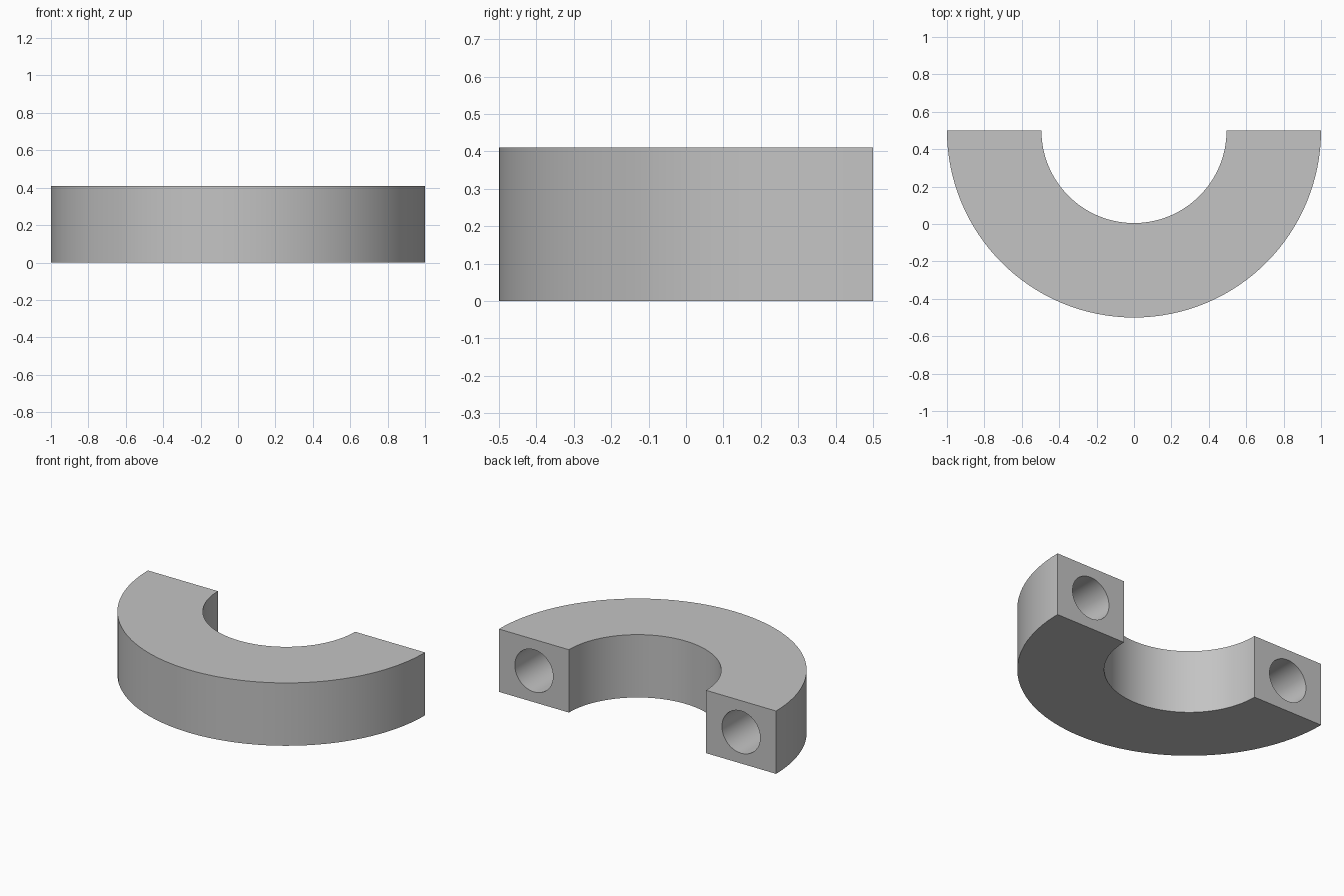
import bpy, bmesh, math

OUTER, INNER, HEIGHT = 1.0, 0.495, 0.41
BACK = 0.5                      # y of the two flat end faces
HOLE_R, HOLE_DEPTH = 0.138, 0.4
STEPS = 64

cube = bpy.data.objects.get("Cube")
if cube:
    bpy.data.objects.remove(cube, do_unlink=True)

# Material
grey = bpy.data.materials.new("light_grey")
grey.use_nodes = True
colour = (0.55, 0.55, 0.55, 1)
grey.diffuse_color = colour
grey.node_tree.nodes["Principled BSDF"].inputs["Base Color"].default_value = colour


def arc(bm, radius):
    angles = [math.pi * (1 + i / STEPS) for i in range(STEPS + 1)]
    return [bm.verts.new((radius * math.cos(a), BACK + radius * math.sin(a), 0)) for a in angles]


# Half ring: a C-shaped profile raised to full height
bm = bmesh.new()
profile = bm.faces.new(arc(bm, OUTER) + arc(bm, INNER)[::-1])
raised = bmesh.ops.extrude_face_region(bm, geom=[profile])["geom"]
bmesh.ops.translate(bm, vec=(0, 0, HEIGHT),
                    verts=[v for v in raised if isinstance(v, bmesh.types.BMVert)])
bmesh.ops.recalc_face_normals(bm, faces=bm.faces)
mesh = bpy.data.meshes.new("half_ring")
bm.to_mesh(mesh)
bm.free()
mesh.materials.append(grey)
ring = bpy.data.objects.new("half_ring", mesh)
bpy.context.collection.objects.link(ring)

# Blind round hole in each end face
for side in (-1, 1):
    bpy.ops.mesh.primitive_cylinder_add(
        vertices=48, radius=HOLE_R, depth=2 * HOLE_DEPTH,
        location=(side * (OUTER + INNER) / 2, BACK, HEIGHT / 2),
        rotation=(math.pi / 2, 0, 0))
    cutter = bpy.context.object
    cutter.name = "hole_cutter"
    cutter.hide_render = True
    cutter.data.materials.append(grey)
    cut = ring.modifiers.new("end_hole", "BOOLEAN")
    cut.operation = "DIFFERENCE"
    cut.solver = "EXACT"
    cut.object = cutter
    bpy.context.view_layer.objects.active = ring
    bpy.ops.object.modifier_apply(modifier=cut.name)
    bpy.data.objects.remove(cutter, do_unlink=True)

# Smooth curved walls, sharp rims
bpy.ops.object.select_all(action="DESELECT")
ring.select_set(True)
bpy.context.view_layer.objects.active = ring
bpy.ops.object.shade_smooth_by_angle(angle=math.radians(30))
